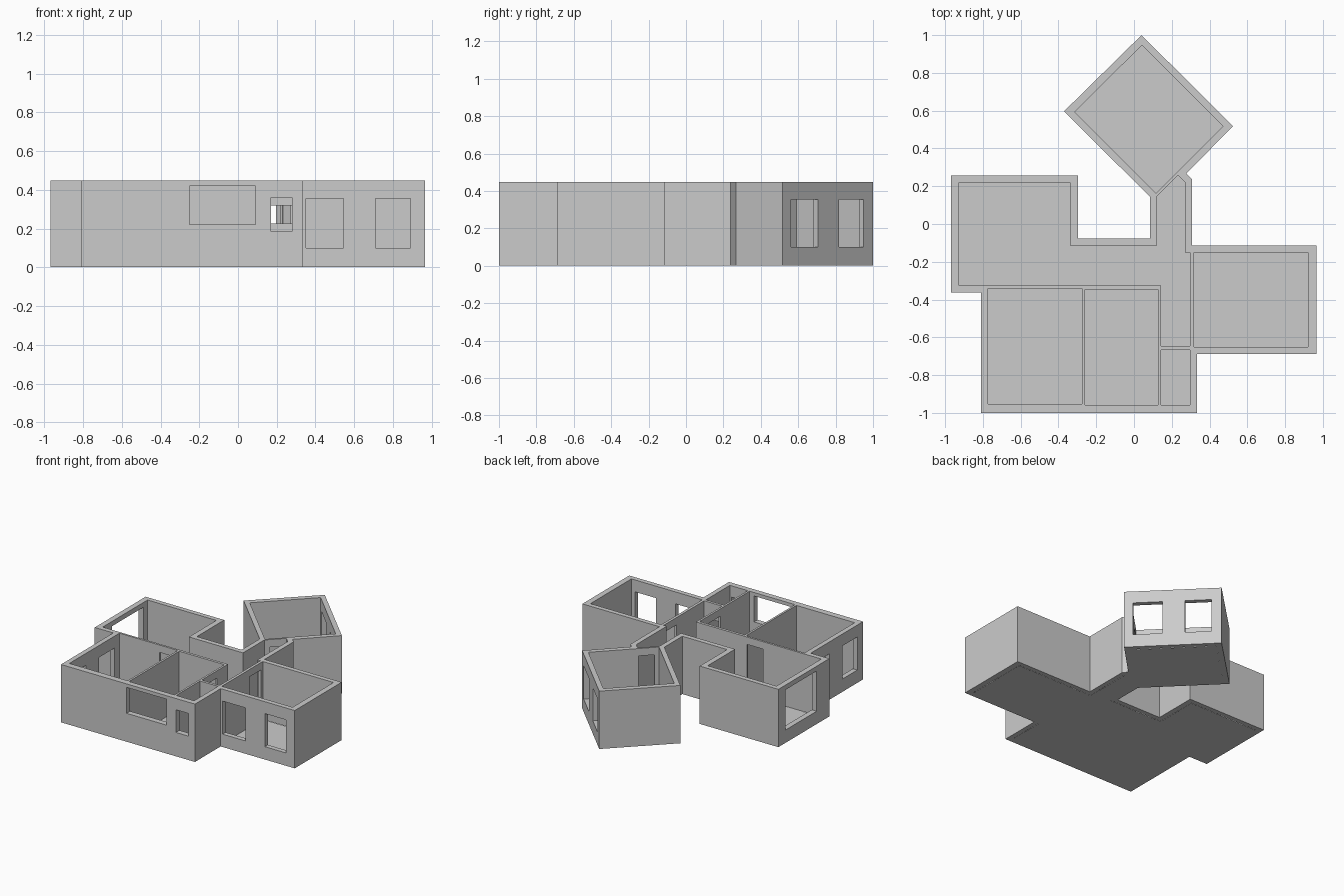
import bpy, bmesh
from mathutils import Vector

if "Cube" in bpy.data.objects:
    bpy.data.objects.remove(bpy.data.objects["Cube"])

H = 0.447      # wall height


def prism(bm, pts, z0, z1):
    """Closed vertical prism over a counter-clockwise or clockwise outline."""
    face = bm.faces.new([bm.verts.new((x, y, z0)) for x, y in pts])
    res = bmesh.ops.extrude_face_region(bm, geom=[face], use_keep_orig=True)
    top = [g for g in res['geom'] if isinstance(g, bmesh.types.BMVert)]
    bmesh.ops.translate(bm, verts=top, vec=(0, 0, z1 - z0))


def make(name, bm, closed=True):
    if closed:
        bmesh.ops.recalc_face_normals(bm, faces=bm.faces[:])
    me = bpy.data.meshes.new(name)
    bm.to_mesh(me)
    bm.free()
    ob = bpy.data.objects.new(name, me)
    bpy.context.collection.objects.link(ob)
    return ob


def rect(x0, x1, y0, y1):
    return [(x0, y0), (x1, y0), (x1, y1), (x0, y1)]


# solid house block
bm = bmesh.new()
prism(bm, [(-.968, .257), (-.297, .257), (-.297, -.077), (.085, -.077),
           (.085, .143), (-.37, .597), (.04, 1), (.524, .517), (.277, .268),
           (.307, .238), (.307, -.115), (.965, -.115), (.965, -.687),
           (.333, -.687), (.333, -1), (-.81, -1), (-.81, -.363),
           (-.968, -.363)], 0.001, H)
walls = make("walls", bm)

# room volumes
bm = bmesh.new()
rooms = [
    # living room with hallway
    [(-.926, .22), (-.339, .22), (-.339, -.114), (.122, -.114), (.122, .146),
     (.233, .257), (.27, .22), (.27, -.151), (.296, -.151), (.296, -.645),
     (.143, -.645), (.143, -.326), (-.926, -.326)],
    # angled room
    [(.042, .947), (.471, .517), (.116, .162), (-.314, .592)],
    rect(.317, .921, -.65, -.151),
    rect(-.772, -.275, -.952, -.342),
    rect(-.259, .127, -.957, -.347),
    rect(.143, .296, -.957, -.666),
]
for r in rooms:
    prism(bm, r, -0.1, H + 0.1)
room_cutter = make("room_cutter", bm)

# windows and doors
bm = bmesh.new()
openings = [
    (-.25, .09, -1.05, -.92, .22, .42),       # front windows
    (.17, .28, -1.05, -.92, .185, .36),
    (.35, .545, -.74, -.62, .10, .355),
    (.71, .89, -.74, -.62, .10, .355),
    (-1.02, -.88, -.21, .17, .10, .41),       # left windows
    (-.86, -.72, -.93, -.75, .10, .355),
    (-.86, -.72, -.59, -.40, .10, .355),
    (.165, .285, -.69, -.62, .225, .32),      # inner hatch
    (-.43, -.29, -.36, -.31, -.05, .39),      # inner doors
    (.11, .16, -.60, -.46, -.05, .39),
    (.25, .34, -.31, -.17, -.05, .39),
]
for x0, x1, y0, y1, z0, z1 in openings:
    prism(bm, rect(x0, x1, y0, y1), z0, z1)


def diagonal(p, q, d, z0, z1):
    """Opening in a 45 degree wall between face points p and q."""
    p, q = Vector(p), Vector(q)
    n = Vector((q.y - p.y, p.x - q.x)).normalized() * d
    prism(bm, [p + n, q + n, q - n, p - n], z0, z1)


for y0, y1 in ((.56, .706), (.818, .95)):     # angled room windows
    diagonal((1.04 - y0, y0), (1.04 - y1, y1), .06, .10, .355)
diagonal((.145, .18), (.225, .26), .03, -.05, .39)   # angled room door
opening_cutter = make("opening_cutter", bm)

# carve rooms and openings
bpy.context.view_layer.objects.active = walls
for cutter in (room_cutter, opening_cutter):
    cutter.hide_render = True
    m = walls.modifiers.new(cutter.name, 'BOOLEAN')
    m.operation = 'DIFFERENCE'
    m.solver = 'EXACT'
    m.object = cutter
    bpy.ops.object.modifier_apply(modifier=m.name)
    bpy.data.objects.remove(cutter)

# floor sheet inside the outer walls
bm = bmesh.new()
pts = [(-.926, .22), (-.339, .22), (-.339, -.114), (.122, -.114), (.122, .15),
       (-.314, .592), (.042, .947), (.471, .517), (.222, .268), (.27, .22),
       (.27, -.151), (.921, -.151), (.921, -.65), (.296, -.65), (.296, -.957),
       (-.772, -.957), (-.772, -.326), (-.926, -.326)]
f = bm.faces.new([bm.verts.new((x, y, 0)) for x, y in pts])
f.normal_update()
if f.normal.z < 0:
    f.normal_flip()
make("floor", bm, closed=False)
